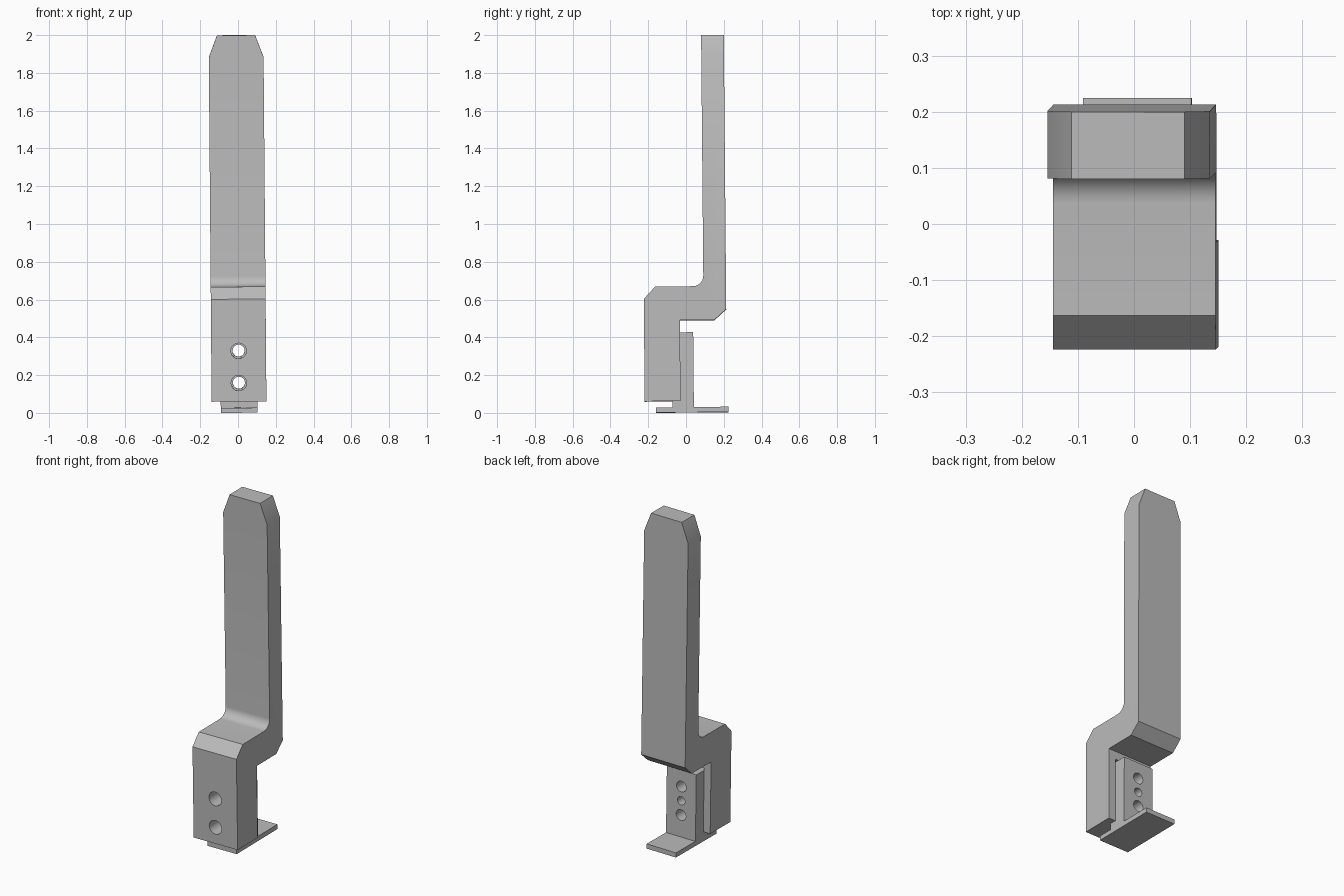
import bpy, bmesh, math
from mathutils import Matrix, Vector

cube = bpy.data.objects.get("Cube")
if cube:
    bpy.data.objects.remove(cube)

grey = bpy.data.materials.new("plain grey")
grey.use_nodes = True
grey.diffuse_color = (0.5, 0.5, 0.5, 1)
grey.node_tree.nodes["Principled BSDF"].inputs["Base Color"].default_value = (0.5, 0.5, 0.5, 1)

# The whole assembly leans very slightly
LEAN = (Matrix.Translation((0, 0, 0.002))
        @ Matrix.Rotation(0.009, 4, 'X') @ Matrix.Rotation(-0.0083, 4, 'Y'))
MID = 0.006            # centre line in x


def to_object(bm, name):
    bmesh.ops.recalc_face_normals(bm, faces=bm.faces)
    mesh = bpy.data.meshes.new(name)
    bm.to_mesh(mesh)
    bm.free()
    mesh.materials.append(grey)
    obj = bpy.data.objects.new(name, mesh)
    bpy.context.collection.objects.link(obj)
    return obj


def extrude_profile(points, half_width):
    """Side outline in (y, z) extruded along x."""
    bm = bmesh.new()
    face = bm.faces.new([bm.verts.new((MID - half_width, y, z)) for y, z in points])
    new = bmesh.ops.extrude_face_region(bm, geom=[face])["geom"]
    moved = [v for v in new if isinstance(v, bmesh.types.BMVert)]
    bmesh.ops.translate(bm, verts=moved, vec=(2 * half_width, 0, 0))
    return bm


def hole_cutter(radius, z, y0, y1):
    bm = bmesh.new()
    place = Matrix.Translation((MID, (y0 + y1) / 2, z)) @ Matrix.Rotation(math.pi / 2, 4, 'X')
    bmesh.ops.create_cone(bm, cap_ends=True, segments=32, radius1=radius,
                          radius2=radius, depth=y1 - y0, matrix=place)
    return to_object(bm, "hole_cutter")


def cut(obj, cutters):
    bpy.context.view_layer.objects.active = obj
    for cutter in cutters:
        cutter.hide_render = True
        mod = obj.modifiers.new("cut", 'BOOLEAN')
        mod.operation = 'DIFFERENCE'
        mod.solver = 'EXACT'
        mod.object = cutter
        bpy.ops.object.modifier_apply(modifier=mod.name)
        bpy.data.objects.remove(cutter)


def finish(obj):
    obj.data.transform(LEAN)
    bpy.ops.object.select_all(action='DESELECT')
    obj.select_set(True)
    bpy.context.view_layer.objects.active = obj
    bpy.ops.object.shade_smooth_by_angle(angle=math.radians(30))


# Handle: stepped side outline with a fillet where the blade meets the shelf
R = 0.055
SHELF, FRONT, BLADE = 0.667, -0.218, 0.098
fillet = [(BLADE - R + R * math.sin(a), SHELF + R - R * math.cos(a))
          for a in (math.pi / 2 * i / 8 for i in range(9))]
outline = [(FRONT, 0.06), (FRONT, 0.602), (-0.157, SHELF)] + fillet + [
    (BLADE, 1.996), (0.218, 1.996), (0.218, 0.545), (0.155, 0.488),
    (-0.028, 0.488), (-0.028, 0.06)]
bm = extrude_profile(outline, 0.145)

# Taper the top corners of the blade
bmesh.ops.bisect_plane(bm, geom=bm.verts[:] + bm.edges[:] + bm.faces[:],
                       plane_co=Vector((0, 0, 1.88)), plane_no=Vector((0, 0, 1)))
for v in bm.verts:
    if v.co.z > 1.95:
        v.co.x = MID + math.copysign(0.101, v.co.x - MID)
handle = to_object(bm, "handle")

# Channel in the back of the grip block and two screw holes
channel = to_object(extrude_profile(
    [(-0.071, 0), (-0.071, 0.44), (0.02, 0.44), (0.02, 0)], 0.1), "channel_cutter")
cut(handle, [channel] + [hole_cutter(0.041, z, -0.3, 0.05) for z in (0.328, 0.158)])
finish(handle)

# Mounting bracket: upright plate on a thin foot
bracket = to_object(extrude_profile(
    [(-0.159, 0), (-0.159, 0.026), (-0.07, 0.026), (-0.07, 0.424), (0.042, 0.424),
     (0.042, 0.028), (0.225, 0.028), (0.225, 0)], 0.097), "mounting_bracket")
cut(bracket, [hole_cutter(r, z, -0.12, 0.1)
              for r, z in ((0.032, 0.328), (0.025, 0.243), (0.032, 0.158))])
finish(bracket)
